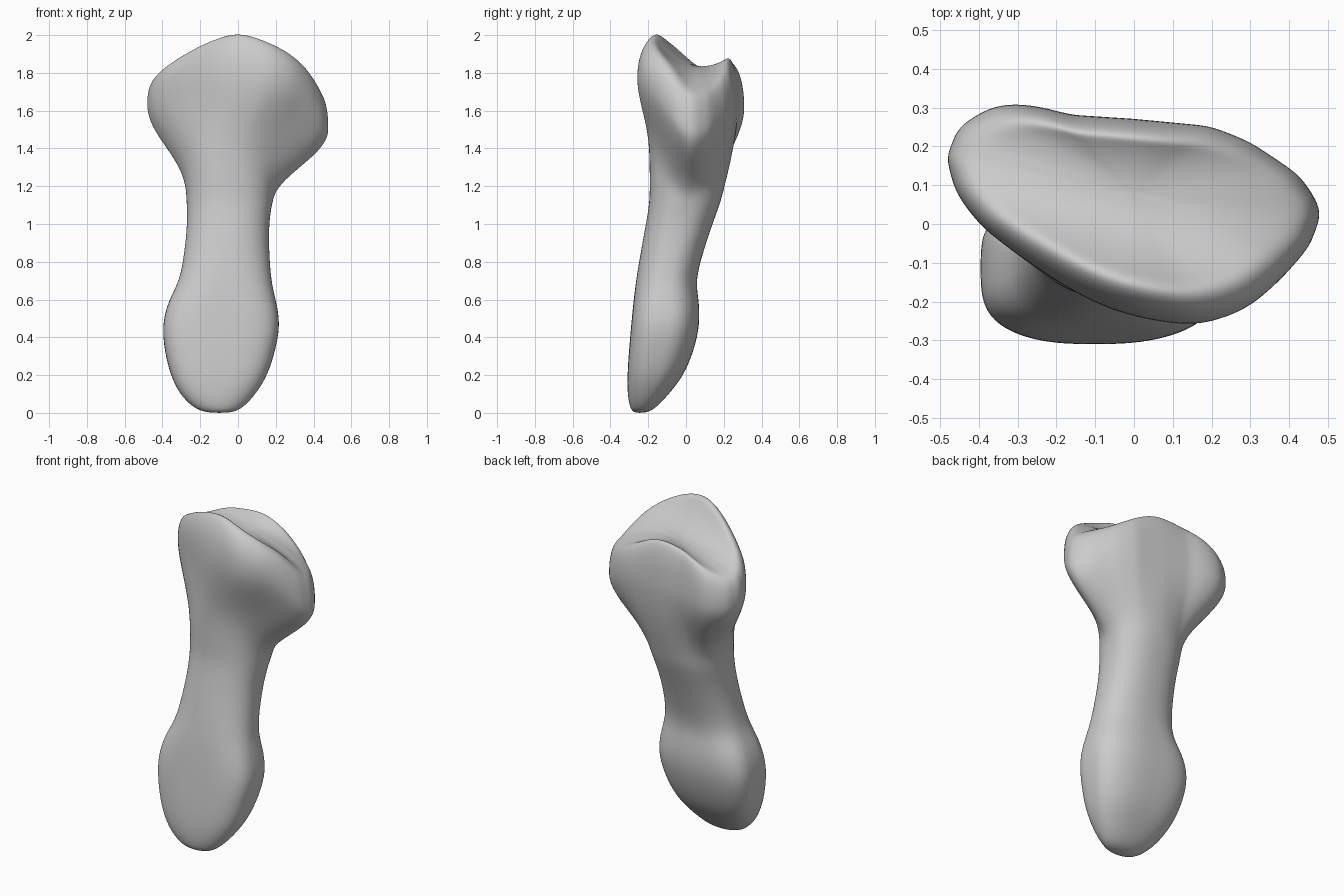
import bpy, bmesh, math

if "Cube" in bpy.data.objects:
    bpy.data.objects.remove(bpy.data.objects["Cube"])

N = 48
ANG = [2 * math.pi * i / N for i in range(N)]


def spow(v, e):
    return math.copysign(abs(v) ** e, v)


def smooth(t):
    t = min(1, max(0, t))
    return t * t * (3 - 2 * t)


def axis_y(x):
    # slanted long axis of the head, seen from above
    return 0.095 - 0.16 * x


def section(z, x0, x1, y0, y1, n, extra):
    # rounded-box ring fitted to its extents, squarer on the front and left by "extra"
    ring = []
    for a in ANG:
        c, s = math.cos(a), math.sin(a)
        e = 2 / (n + (extra if c < 0 or s < 0 else 0))
        ring.append(((x0 + x1) / 2 + (x1 - x0) / 2 * spow(c, e),
                     (y0 + y1) / 2 + (y1 - y0) / 2 * spow(s, e), z))
    return ring


# foot and shaft: z, x range, y range, squareness, extra on front and left
shaft_rows = [
    (0.004, -0.18, -0.02, -0.28, -0.20, 2.0, 0),
    (0.03, -0.24, 0.03, -0.298, -0.155, 2.1, 0),
    (0.10, -0.31, 0.095, -0.31, -0.09, 2.3, 0.2),
    (0.20, -0.358, 0.158, -0.311, -0.01, 2.4, 0.6),
    (0.33, -0.39, 0.198, -0.302, 0.042, 2.5, 0.8),
    (0.47, -0.403, 0.226, -0.29, 0.075, 2.5, 0.9),
    (0.60, -0.367, 0.20, -0.277, 0.068, 2.4, 0.6),
    (0.70, -0.308, 0.175, -0.265, 0.05, 2.3, 0.2),
    (0.85, -0.284, 0.165, -0.24, 0.09, 2.3, 0),
    (1.00, -0.268, 0.163, -0.212, 0.14, 2.4, -0.1),
    (1.12, -0.272, 0.182, -0.192, 0.185, 2.5, -0.2),
]
rings = [section(*r) for r in shaft_rows]

# head outline from above
outline = [(0.483, 0.02), (0.475, 0.06), (0.425, 0.13), (0.3, 0.213), (0.2, 0.253), (0, 0.272),
           (-0.18, 0.284), (-0.27, 0.315), (-0.37, 0.305), (-0.455, 0.253), (-0.486, 0.17),
           (-0.462, 0.08), (-0.4, -0.003), (-0.3, -0.08), (-0.2, -0.147), (-0.1, -0.207),
           (0, -0.24), (0.13, -0.266), (0.2, -0.258), (0.3, -0.217), (0.38, -0.146), (0.455, -0.06)]
polar = sorted((math.atan2((y - axis_y(x)) / 0.27, x / 0.48) % (2 * math.pi), x, y)
               for x, y in outline)
first, last = polar[0], polar[-1]
polar = [(last[0] - 2 * math.pi, *last[1:])] + polar + [(first[0] + 2 * math.pi, *first[1:])]


def head_point(a):
    for p, q in zip(polar, polar[1:]):
        if p[0] <= a <= q[0]:
            f = (a - p[0]) / (q[0] - p[0])
            return p[1] + (q[1] - p[1]) * f, p[2] + (q[2] - p[2]) * f


def shrink(x, y, kx, ky):
    return x * kx, axis_y(x * kx) + (y - axis_y(x)) * ky


# widest ring of the head, then a rounded shoulder up to the rim crest
equator, crest, shoulder_low, shoulder_high = [], [], [], []
for a in ANG:
    c, s = math.cos(a), math.sin(a)
    x, y = head_point(a)
    ze = 1.725 - 0.075 * s - (0.22 * c ** 4 if c > 0 else 0.09 * c * c)
    equator.append((x, y, ze))
    cx, cy = shrink(x, y, 0.88, 0.74)
    front = 2.035 - 0.28 * math.sqrt(cx * cx + 0.002) - 0.6 * cx * cx
    back = 1.885 - 0.75 * cx * cx
    w = smooth(0.5 - 0.8 * s)
    zc = back + (front - back) * w - (0.035 + 0.035 * c) * c ** 4
    zc -= 0.05 * (2 * c * s) ** 2 * (c > 0 and s > 0)
    crest.append((cx, cy, zc))
    shoulder_low.append((*shrink(x, y, 0.99, 0.965), ze + (zc - ze) * 0.45))
    shoulder_high.append((*shrink(x, y, 0.95, 0.87), ze + (zc - ze) * 0.82))

# flare from shaft to head: early at the back, late at the front
base = rings[-1]
for t in (0.15, 0.3, 0.44, 0.58, 0.72, 0.87):
    ring = []
    for a, b, e in zip(ANG, base, equator):
        c, s = math.cos(a), math.sin(a)
        power = 1 + 2 * max(0, -s) - 0.45 * max(0, s) ** 2 + 0.4 * max(0, -c)
        f = smooth(t * 1.05) ** power
        ring.append((b[0] + (e[0] - b[0]) * f, b[1] + (e[1] - b[1]) * f,
                     b[2] + (e[2] - b[2]) * t))
    rings.append(ring)
rings += [equator, shoulder_low, shoulder_high, crest]


# saddle-shaped joint surface, filled out towards the left
def valley(x):
    return 1.835 - (0.6 if x > 0 else 0.35) * x * x


for t in (0.86, 0.66, 0.42, 0.2):
    ring = []
    for x, y, z in crest:
        nx, ny = x * t, 0.08 + (y - 0.08) * t
        ring.append((nx, ny, valley(nx) + (z - valley(x)) * t ** 2.3))
    rings.append(ring)

# skin the rings
bm = bmesh.new()
loops = [[bm.verts.new(p) for p in r] for r in rings]
for lo, hi in zip(loops, loops[1:]):
    for i in range(N):
        j = (i + 1) % N
        bm.faces.new((lo[i], lo[j], hi[j], hi[i]))
for loop, tip in ((loops[0], (-0.1, -0.245, 0.0)), (loops[-1], (0, 0.08, 1.835))):
    v = bm.verts.new(tip)
    for i in range(N):
        bm.faces.new((loop[i], loop[(i + 1) % N], v))
bmesh.ops.recalc_face_normals(bm, faces=bm.faces)
for f in bm.faces:
    f.smooth = True
mesh = bpy.data.meshes.new("toe_bone")
bm.to_mesh(mesh)
bm.free()
bone = bpy.data.objects.new("toe_bone", mesh)
bpy.context.collection.objects.link(bone)
sub = bone.modifiers.new("smooth", "SUBSURF")
sub.levels = sub.render_levels = 2
